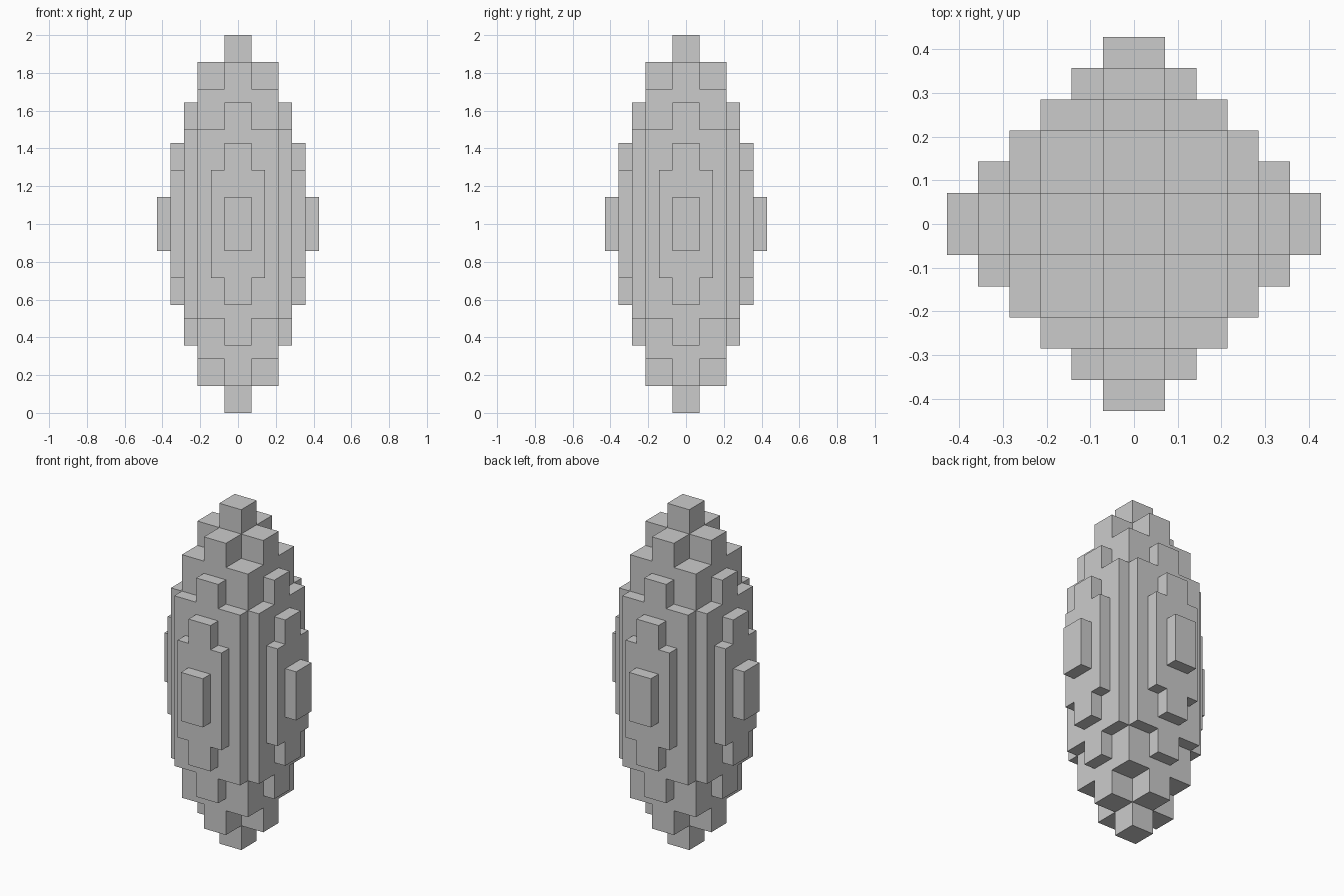
import bpy, bmesh
from mathutils import Vector

if "Cube" in bpy.data.objects:
    bpy.data.objects.remove(bpy.data.objects["Cube"])

U = 1 / 14  # size of one block step

# Half sizes (x, y, z) in steps of the nested centred boxes; each is also used with x and y swapped
BOXES = [(1, 6, 2), (2, 5, 4), (1, 5, 6), (3, 4, 7), (1, 4, 9),
         (3, 3, 10), (1, 3, 12), (1, 1, 14)]
BOXES += [(b, a, h) for a, b, h in BOXES]


def filled(i, j, k):
    """True if the unit cell with lower corner (i, j, k) lies inside any box."""
    c = (abs(i + .5), abs(j + .5), abs(k + .5))
    return any(all(v < s for v, s in zip(c, box)) for box in BOXES)


# Stepped ellipsoid: keep only the outer skin of the stacked blocks
bm = bmesh.new()
for i in range(-6, 6):
    for j in range(-6, 6):
        for k in range(-14, 14):
            if not filled(i, j, k):
                continue
            centre = Vector((i + .5, j + .5, k + .5))
            for axis in range(3):
                for sign in (-1, 1):
                    n = [0, 0, 0]
                    n[axis] = sign
                    if filled(i + n[0], j + n[1], k + n[2]):
                        continue
                    n = Vector(n) * .5
                    a, b = Vector((0, 0, 0)), Vector((0, 0, 0))
                    a[(axis + 1) % 3] = .5
                    b[(axis + 2) % 3] = .5 * sign
                    corners = [-a - b, a - b, a + b, b - a]
                    bm.faces.new([bm.verts.new((centre + n + c + Vector((0, 0, 14))) * U)
                                  for c in corners])

# Weld and merge the flat areas into clean faces
bmesh.ops.remove_doubles(bm, verts=bm.verts, dist=U * .01)
bmesh.ops.dissolve_limit(bm, angle_limit=.01, verts=bm.verts, edges=bm.edges)
bmesh.ops.recalc_face_normals(bm, faces=bm.faces)

mesh = bpy.data.meshes.new("stepped_body")
bm.to_mesh(mesh)
bm.free()
bpy.context.collection.objects.link(bpy.data.objects.new("stepped_body", mesh))
